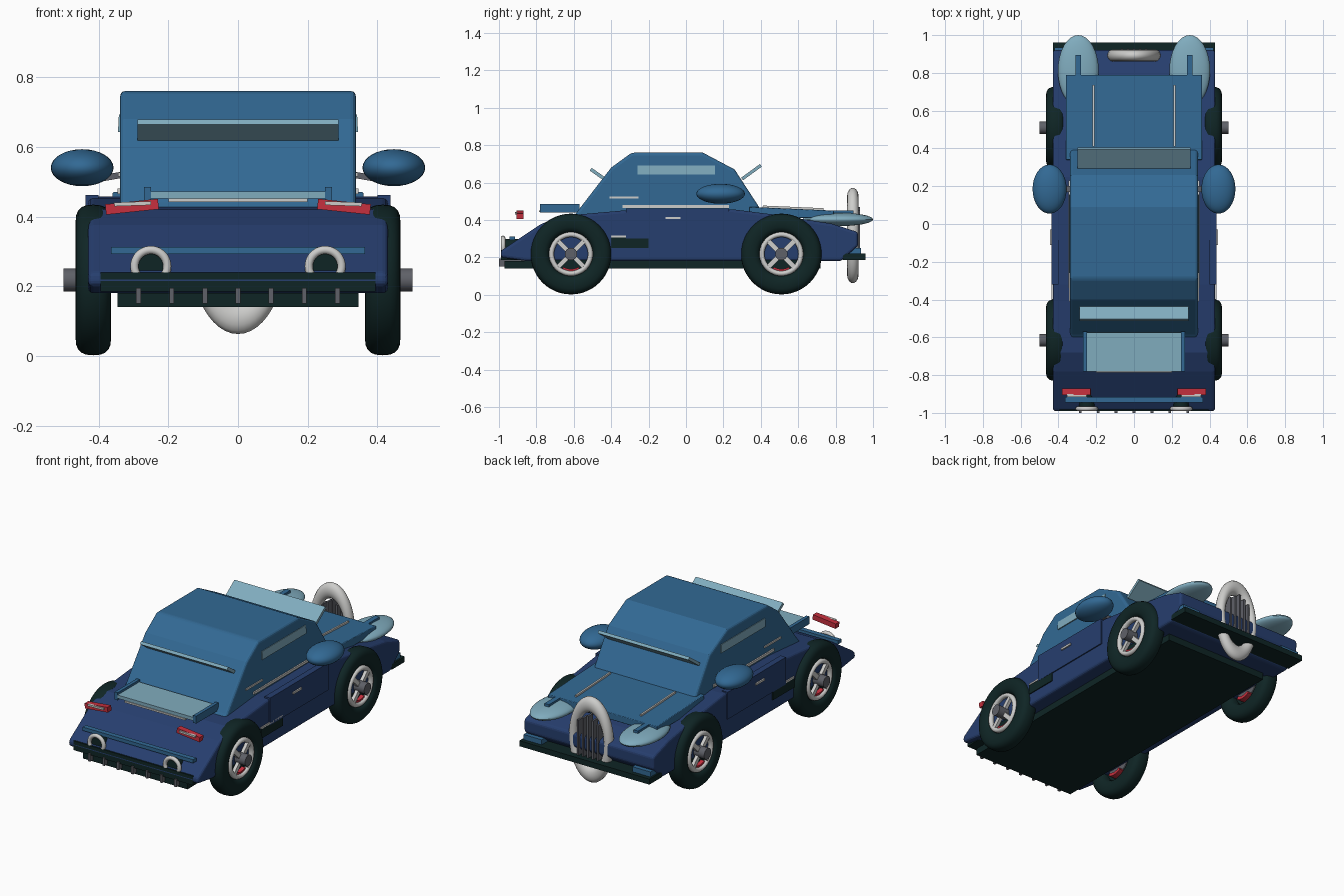
import bpy, bmesh, math
from mathutils import Matrix, Vector

if "Cube" in bpy.data.objects:
    bpy.data.objects.remove(bpy.data.objects["Cube"])


def mat(name, r, g, b):
    m = bpy.data.materials.new(name)
    lin = [((c / 255 + 0.055) / 1.055) ** 2.4 if c > 10 else c / 255 / 12.92 for c in (r, g, b)]
    m.diffuse_color = (*lin, 1)
    m.use_nodes = True
    m.node_tree.nodes["Principled BSDF"].inputs["Base Color"].default_value = m.diffuse_color
    return m


NAVY = mat("navy", 38, 62, 110)
BLUE = mat("mid blue", 50, 105, 148)
PALE = mat("pale blue", 128, 172, 190)
DARK = mat("dark green", 15, 37, 37)
RED = mat("red", 198, 48, 62)
GREY = mat("grey", 95, 97, 104)
LIGHT = mat("light grey", 205, 205, 203)


def finish(name, bm, m, bevel=0, smooth=False):
    bmesh.ops.recalc_face_normals(bm, faces=bm.faces)
    me = bpy.data.meshes.new(name)
    bm.to_mesh(me)
    bm.free()
    me.materials.append(m)
    ob = bpy.data.objects.new(name, me)
    bpy.context.collection.objects.link(ob)
    if bevel:
        b = ob.modifiers.new("bevel", 'BEVEL')
        b.width, b.segments, b.limit_method = bevel, 3, 'ANGLE'
    if smooth:
        bpy.context.view_layer.objects.active = ob
        bpy.ops.object.select_all(action='DESELECT')
        ob.select_set(True)
        bpy.ops.object.shade_smooth_by_angle(angle=math.radians(40))
    return ob


def box(name, m, x, y, z, rot=(0, 0), bevel=0):
    """Box from (min, max) ranges; rot = turn about X and Y in degrees."""
    bm = bmesh.new()
    c = Vector([(a + b) / 2 for a, b in (x, y, z)])
    s = [b - a for a, b in (x, y, z)]
    turn = Matrix.Rotation(math.radians(rot[0]), 4, 'X') @ Matrix.Rotation(math.radians(rot[1]), 4, 'Y')
    bmesh.ops.create_cube(bm, size=1, matrix=Matrix.Translation(c) @ turn @ Matrix.Diagonal((*s, 1)))
    return finish(name, bm, m, bevel)


def sbox(name, m, s, x, y, z, rot=(0, 0)):
    """Box on one side of the car (s = 1 or -1)."""
    return box(name, m, sorted((s * x[0], s * x[1])), y, z, (rot[0], s * rot[1]))


def profile(name, m, pts, half, bevel):
    """Side outline in (y, z) extruded across the car."""
    bm = bmesh.new()
    f = bm.faces.new([bm.verts.new((-half, y, z)) for y, z in pts])
    r = bmesh.ops.extrude_face_region(bm, geom=[f])
    bmesh.ops.translate(bm, vec=(2 * half, 0, 0), verts=[v for v in r['geom'] if isinstance(v, bmesh.types.BMVert)])
    return finish(name, bm, m, bevel)


def ball(name, m, c, r):
    bm = bmesh.new()
    bmesh.ops.create_uvsphere(bm, u_segments=32, v_segments=16, radius=1,
                              matrix=Matrix.Translation(c) @ Matrix.Diagonal((*r, 1)))
    return finish(name, bm, m, smooth=True)


def lathe(name, m, c, ring, axis='X', scale=(1, 1, 1), arc=(0, 360), n=48):
    """Sweep a closed (offset, radius) ring round the X or Y axis."""
    bm = bmesh.new()
    full = arc[1] - arc[0] == 360
    loops = []
    for i in range(n if full else n + 1):
        a = math.radians(arc[0] + (arc[1] - arc[0]) * i / n)
        row = []
        for o, r in ring:
            p = (o, r * math.cos(a), r * math.sin(a)) if axis == 'X' else (r * math.cos(a), o, r * math.sin(a))
            row.append(bm.verts.new(Vector(c) + Vector([u * v for u, v in zip(p, scale)])))
        loops.append(row)
    k = len(ring)
    for i in range(n):
        p, q = loops[i], loops[(i + 1) % len(loops)]
        for j in range(k):
            bm.faces.new((p[j], p[(j + 1) % k], q[(j + 1) % k], q[j]))
    if not full:
        bm.faces.new(loops[0])
        bm.faces.new(loops[-1])
    return finish(name, bm, m, smooth=True)


def oval(R, a, b, power=1.0, n=14):
    """Rounded cross-section centred on radius R."""
    f = lambda v: math.copysign(abs(v) ** power, v)
    return [(a * f(math.cos(t * math.tau / n)), R + b * f(math.sin(t * math.tau / n))) for t in range(n)]


def rod(name, m, c, r, length, axis='X'):
    bm = bmesh.new()
    turn = Matrix.Rotation(math.pi / 2, 4, 'Y' if axis == 'X' else 'X')
    bmesh.ops.create_cone(bm, cap_ends=True, segments=24, radius1=r, radius2=r, depth=length,
                          matrix=Matrix.Translation(c) @ turn)
    return finish(name, bm, m, smooth=True)


# Main shell, floor, cabin and bonnet
profile("body", NAVY, [(-0.99, 0.2), (-0.99, 0.235), (-0.78, 0.375), (-0.68, 0.42), (-0.32, 0.452), (0.25, 0.457),
                       (0.5, 0.425), (0.78, 0.38), (0.92, 0.335), (0.92, 0.26), (0.83, 0.18), (-0.85, 0.18)], 0.43, 0.015)
box("floor", DARK, (-0.345, 0.345), (-0.8, 0.72), (0.14, 0.19))
profile("cabin", BLUE, [(-0.615, 0.41), (-0.585, 0.44), (-0.4, 0.68), (-0.29, 0.76), (0.09, 0.76), (0.26, 0.67),
                        (0.4, 0.455), (0.4, 0.41)], 0.338, 0.015)
profile("bonnet", BLUE, [(0.34, 0.41), (0.34, 0.47), (0.79, 0.45), (0.79, 0.41)], 0.36, 0.004)

# Tilted window plates
box("front_window", PALE, (-0.3, 0.3), (0.288, 0.412), (0.647, 0.664), (36, 0))
box("rear_window", PALE, (-0.288, 0.288), (-0.517, -0.433), (0.638, 0.656), (-35, 0))

# Rear deck plate
box("deck_plate", PALE, (-0.25, 0.25), (-0.78, -0.575), (0.452, 0.472))
box("deck_trim", LIGHT, (-0.2, 0.2), (-0.785, -0.77), (0.442, 0.452))

# Bumpers, tail strip and diffuser
box("rear_bumper", DARK, (-0.395, 0.395), (-0.99, -0.855), (0.185, 0.24))
box("diffuser", DARK, (-0.345, 0.345), (-0.97, -0.78), (0.14, 0.18))
box("tail_strip", BLUE, (-0.365, 0.365), (-0.945, -0.915), (0.292, 0.313))
box("nose_bumper", DARK, (-0.43, 0.43), (0.84, 0.96), (0.187, 0.22))
for i in range(7):
    x = (i - 3) * 0.095
    box("diffuser_fin", GREY, (x - 0.007, x + 0.007), (-1.0, -0.86), (0.15, 0.195))

# Upright oval grille
lathe("grille_ring", LIGHT, (0, 0.892, 0.317), oval(0.115, 0.031, 0.026), 'Y', (1, 1, 1.81))
for i in range(5):
    x = (i - 2) * 0.032
    box("grille_bar", GREY, (x - 0.006, x + 0.006), (0.885, 0.93), (0.2, 0.47 - abs(i - 2) * 0.02))

for s in (1, -1):
    # Doors, side trim and vents
    sbox("door_panel", NAVY, s, (0.4, 0.437), (-0.32, 0.23), (0.3, 0.462))
    sbox("door_handle", LIGHT, s, (0.43, 0.445), (-0.11, -0.03), (0.405, 0.417))
    sbox("waist_strip", LIGHT, s, (0.335, 0.346), (-0.34, 0.23), (0.465, 0.48))
    sbox("rear_side_strip", LIGHT, s, (0.335, 0.344), (-0.41, -0.255), (0.515, 0.526))
    sbox("side_window", PALE, s, (0.335, 0.343), (-0.26, 0.155), (0.642, 0.692), (0, -3))
    sbox("side_vent", DARK, s, (0.425, 0.436), (-0.4, -0.2), (0.25, 0.305))
    sbox("vent_trim", LIGHT, s, (0.425, 0.437), (-0.4, -0.2), (0.306, 0.316))
    # Mirrors
    ball("mirror", BLUE, (s * 0.447, 0.185, 0.54), (0.09, 0.13, 0.053))
    sbox("mirror_stalk", GREY, s, (0.33, 0.4), (0.17, 0.2), (0.505, 0.523), (0, 10))
    # Lamp pods and bonnet strips
    ball("lamp_pod", PALE, (s * 0.295, 0.812, 0.403), (0.108, 0.188, 0.036))
    sbox("pod_bar", BLUE, s, (0.28, 0.31), (0.62, 0.895), (0.435, 0.45))
    sbox("bonnet_strip", LIGHT, s, (0.21, 0.22), (0.41, 0.735), (0.453, 0.47), (-2.5, 0))
    sbox("bumper_block", BLUE, s, (0.3, 0.42), (0.84, 0.935), (0.22, 0.25))
    # Tail lamps, exhausts and deck fins
    sbox("tail_lamp", RED, s, (0.228, 0.38), (-0.905, -0.87), (0.413, 0.443), (0, 6))
    sbox("tail_lamp_strip", LIGHT, s, (0.25, 0.355), (-0.915, -0.9), (0.431, 0.442), (0, 2))
    sbox("deck_fin", BLUE, s, (0.25, 0.27), (-0.78, -0.57), (0.44, 0.485))
    lathe("exhaust_ring", LIGHT, (s * 0.25, -0.978, 0.257), oval(0.047, 0.012, 0.012), 'Y')
    rod("exhaust_pipe", DARK, (s * 0.25, -0.92, 0.257), 0.04, 0.11, 'Y')
    # Wheels
    for y in (-0.615, 0.51):
        lathe("tyre", DARK, (s * 0.415, y, 0.218), oval(0.165, 0.051, 0.051, 0.75, 20))
        lathe("rim", LIGHT, (s * 0.447, y, 0.218), oval(0.104, 0.016, 0.014))
        rod("brake_disc", GREY, (s * 0.405, y, 0.218), 0.085, 0.015)
        rod("wheel_well", DARK, (s * 0.42, y, 0.218), 0.116, 0.012)
        rod("hub", GREY, (s * 0.44, y, 0.218), 0.033, 0.12)
        lathe("brake_caliper", RED, (s * 0.41, y, 0.218),
              [(-0.04, 0.08), (0.04, 0.08), (0.04, 0.098), (-0.04, 0.098)], arc=(240, 300), n=10)
        for k in range(4):
            a = math.radians(45 + 90 * k)
            cy, cz = y + 0.066 * math.cos(a), 0.218 + 0.066 * math.sin(a)
            sbox("spoke", LIGHT, s, (0.44, 0.46), (cy - 0.038, cy + 0.038), (cz - 0.013, cz + 0.013), (45 + 90 * k, 0))
